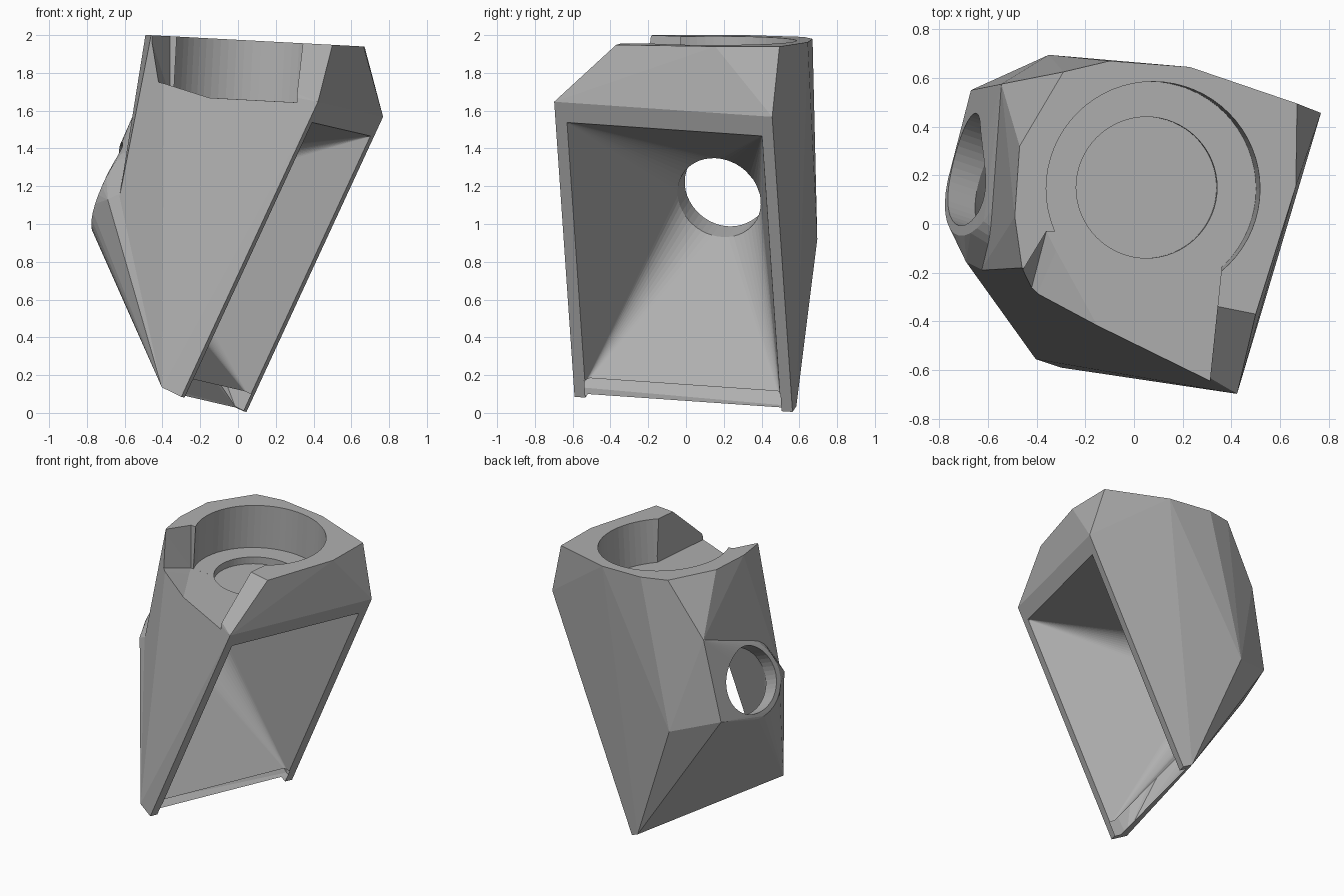
import bpy, bmesh, math
from mathutils import Vector as V

if "Cube" in bpy.data.objects:
    bpy.data.objects.remove(bpy.data.objects["Cube"])

# Frame of the slanted rectangular opening: origin corner, width u, height v, inward n
C = V((-0.30, -0.59, 0.085))
u = V((0.345, 1.155, -0.08)).normalized()
v = V((0.72, -0.115, 1.56))
v = (v - u * v.dot(u)).normalized()
n = v.cross(u).normalized()
if n.x > 0:
    n = -n
W, H = 1.207, 1.725


def local(a, b, d):
    return C + u * a + v * b + n * d


def ring(center, axis, r, sides):
    a = axis.orthogonal().normalized()
    b = axis.cross(a).normalized()
    return [center + (a * math.cos(t) + b * math.sin(t)) * r
            for t in (2 * math.pi * i / sides for i in range(sides))]


def hull(name, points):
    bm = bmesh.new()
    for p in points:
        bm.verts.new(p)
    res = bmesh.ops.convex_hull(bm, input=bm.verts[:])
    junk = {e for e in res["geom_interior"] + res["geom_unused"]
            if isinstance(e, bmesh.types.BMVert)}
    bmesh.ops.delete(bm, geom=list(junk), context='VERTS')
    bmesh.ops.dissolve_limit(bm, angle_limit=0.005, verts=bm.verts[:], edges=bm.edges[:])
    bmesh.ops.recalc_face_normals(bm, faces=bm.faces[:])
    me = bpy.data.meshes.new(name)
    bm.to_mesh(me)
    bm.free()
    ob = bpy.data.objects.new(name, me)
    bpy.context.collection.objects.link(ob)
    return ob


def combine(target, other, op):
    m = target.modifiers.new(other.name, 'BOOLEAN')
    m.operation, m.solver, m.object = op, 'EXACT', other
    bpy.context.view_layer.objects.active = target
    bpy.ops.object.modifier_apply(modifier=m.name)
    bpy.data.objects.remove(other)


# Shared lower points: opening plate and the back shoulders
base = [local(0, 0, 0), local(W, 0, 0), local(W, H, 0), local(0, H, 0),
        local(0, 0, 0.12), local(W, 0, 0.07),
        V((-0.35, 0.695, 0.92)), V((-0.545, 0.575, 1.6))]

# Upper block carrying the round pocket
top = [V((x, y, 1.975 - 0.053 * x)) for x, y in (
    (0.67, 0.495), (0.665, 0.155), (0.5, -0.37), (0.23, 0.645), (-0.10, 0.67),
    (-0.29, 0.625), (-0.47, 0.32), (-0.49, 0.03), (-0.46, -0.18))]
flank = [V((-0.39, -0.28, 1.80)), V((-0.53, -0.17, 1.6)),
         V((-0.63, -0.19, 1.13)), V((-0.60, 0.56, 1.1))]
body = hull("housing", base + top + flank)

# Duct collar around the round side outlet
outlet = V((-0.64, 0.21, 1.19))
corners = [V((-0.69, -0.156, 1.13)), V((-0.67, 0.55, 1.02))]
combine(body, hull("collar", base + corners + ring(outlet, n, 0.27, 32)), 'UNION')

# Funnel: rectangular opening tapering to the round outlet
inlet = outlet - n * 0.12
t = 0.06
mouth = [local(a, b, -0.01) for a in (t, W - t) for b in (0.075, H - 0.11)]
combine(body, hull("funnel_cut", mouth + ring(inlet, n, 0.23, 48)), 'DIFFERENCE')
combine(body, hull("outlet_cut", ring(inlet - n * 0.02, n, 0.23, 48)
                   + ring(outlet + n * 0.4, n, 0.23, 48)), 'DIFFERENCE')
# Shallow recess in the lower rim, between the two feet
combine(body, hull("recess_cut", [local(a, b, d) for a in (t, W - t)
                                  for b in (-0.2, 0.1) for d in (-0.1, 0.045)]), 'DIFFERENCE')

# Round pocket in the top with a shallow inner step
axis = V((0.053, 0, 1)).normalized()
floor = V((0.062, 0.145, 1.657))
combine(body, hull("pocket_cut", ring(floor, axis, 0.44, 64)
                   + ring(floor + axis * 0.6, axis, 0.44, 64)), 'DIFFERENCE')
step = floor + V((-0.01, 0.005, 0))
combine(body, hull("step_cut", ring(step - axis * 0.05, axis, 0.29, 64)
                   + ring(step + axis * 0.1, axis, 0.29, 64)), 'DIFFERENCE')


# Front slot that opens the pocket towards the front wall
def on_floor(x, y, dz=0.0):
    return V((x, y, 1.66 - 0.053 * x + dz))


slot = [on_floor(-0.32, -0.11), on_floor(0.01, -0.71), on_floor(0.285, -0.9),
        on_floor(0.36, -0.18), on_floor(0.285, -0.9, 0.5), on_floor(0.36, -0.18, 0.5),
        on_floor(-0.47, -0.45, 0.125), on_floor(-0.36, -0.03), on_floor(-0.36, -0.03, 0.5),
        on_floor(-0.53, -0.31, 0.5), on_floor(0.01, -0.03), on_floor(0.01, -0.03, 0.5)]
combine(body, hull("slot_cut", slot), 'DIFFERENCE')

# Mid grey finish
grey = bpy.data.materials.new("mid_grey")
grey.diffuse_color = (0.43, 0.43, 0.43, 1)
grey.use_nodes = True
grey.node_tree.nodes["Principled BSDF"].inputs["Base Color"].default_value = grey.diffuse_color
body.data.materials.clear()
body.data.materials.append(grey)
for p in body.data.polygons:
    p.material_index = 0
